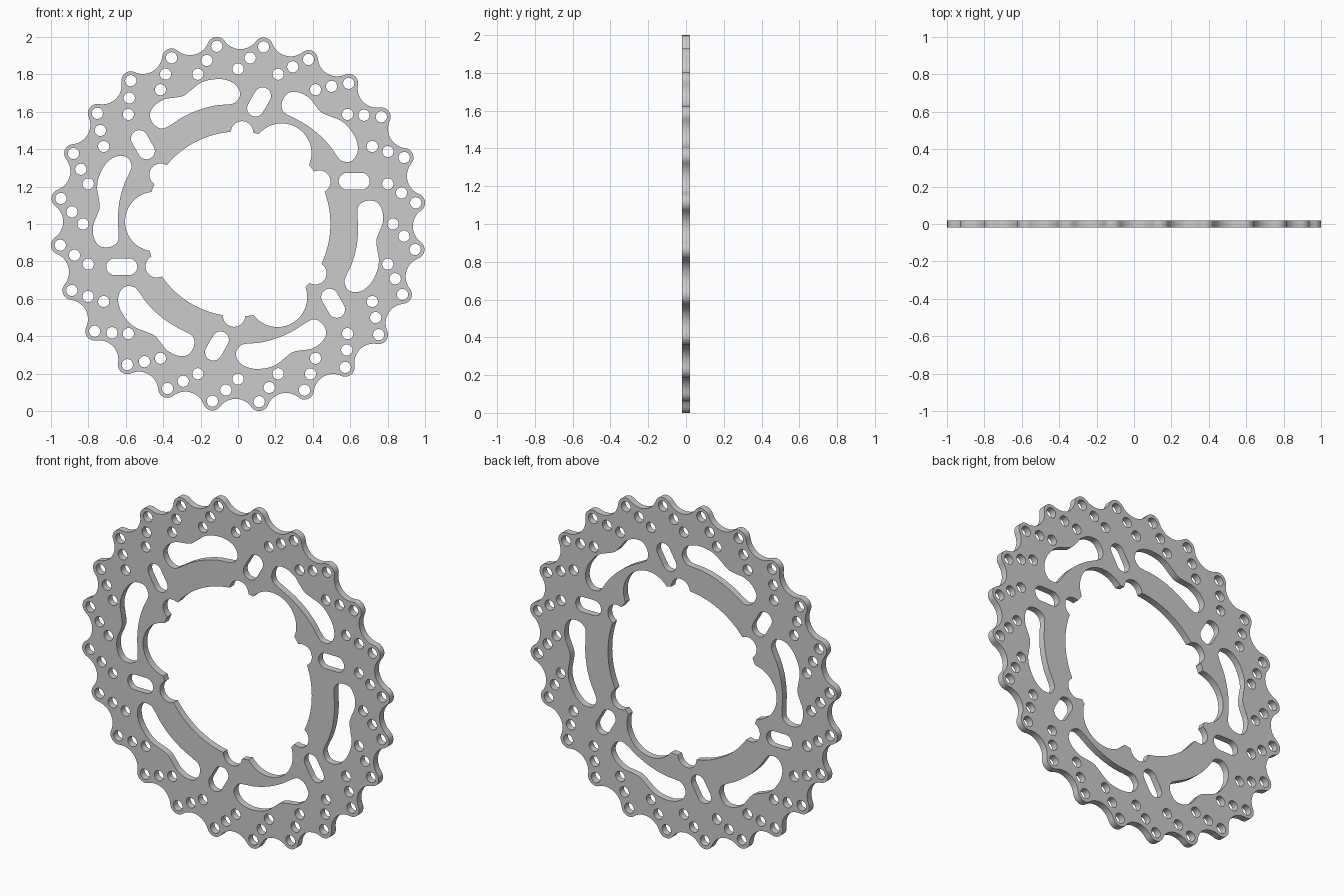
import bpy, bmesh
from math import sin, cos, radians, degrees, atan2, hypot, sqrt

if "Cube" in bpy.data.objects:
    bpy.data.objects.remove(bpy.data.objects["Cube"])

THICK = 0.04


def pol(r, deg):
    return (r * cos(radians(deg)), r * sin(radians(deg)))


def arc(c, r, a0, a1, n):
    out = []
    for i in range(n + 1):
        x, y = pol(r, a0 + (a1 - a0) * i / n)
        out.append((c[0] + x, c[1] + y))
    return out


def smooth_loop(pts, n=5):
    # closed Catmull-Rom through the points
    out = []
    m = len(pts)
    for i in range(m):
        p = [pts[(i + k - 1) % m] for k in range(4)]
        for s in range(n):
            t = s / n
            out.append(tuple(0.5 * (2 * p[1][k] + (p[2][k] - p[0][k]) * t
                       + (2 * p[0][k] - 5 * p[1][k] + 4 * p[2][k] - p[3][k]) * t * t
                       + (3 * p[1][k] - p[0][k] - 3 * p[2][k] + p[3][k]) * t ** 3)
                       for k in range(2)))
    return out


loops = []

# scalloped rim: 24 rounded tips joined by tangent hollows
R, T, V, A0 = 0.957, 0.05, 0.935, 6.8
d, h = R * sin(radians(7.5)), R * cos(radians(7.5))
k = V - h
rs = (d * d + k * k - T * T) / (2 * (T - k))
hx, hy = pol(V + rs, 7.5)
phi = degrees(atan2(hy, hx - R))
rim = []
for i in range(24):
    a = A0 + 15 * i
    rim += arc(pol(R, a), T, a - phi, a + phi, 10)
    s = phi + 180
    rim += arc(pol(V + rs, a + 7.5), rs, a + s, a + 375 - s, 12)[1:-1]
loops.append(rim)

# inner opening: circle joined with six notches and three wide bulges
discs = [(0.49, 27.5 + 60 * i, 0.06) for i in range(6)]
discs += [(0.445, 58.3 + 120 * i, 0.159) for i in range(3)]
opening = []
for i in range(900):
    a = i * 0.4
    r = 0.494
    for c, ca, rad in discs:
        da = radians(a - ca)
        q = rad ** 2 - (c * sin(da)) ** 2
        if q > 0 and cos(da) > 0:
            r = max(r, c * cos(da) + sqrt(q))
    opening.append(pol(r, a))
loops.append(opening)

# rows of three drilled holes
for i in range(24):
    for r, a in ((0.957, 6.8), (0.89, 10.8), (0.829, 15)):
        loops.append(arc(pol(r, a + 15 * i), 0.03, 0, 360, 28)[:-1])

# long curved windows and short straight slots
window = [(-29, .652), (-31, .695), (-28.8, .748), (-24, .778), (-18.5, .785),
          (-14.5, .778), (-11, .76), (-7, .745), (-3.5, .755), (0.5, .774),
          (5, .775), (8.6, .755), (10, .72), (10, .682), (8.3, .65),
          (5, .641), (-3, .643), (-11, .645), (-19, .645), (-26, .642)]
for i in range(6):
    loops.append(smooth_loop([pol(r, a + 60 * i) for r, a in
                              [(w[1], w[0]) for w in window]]))
    cx, cy = pol(0.662, 20.2 + 60 * i)
    ux, uy = pol(0.038, 60 * i)
    b = 60 * i
    loops.append(arc((cx + ux, cy + uy), 0.045, b - 90, b + 90, 14)
                 + arc((cx - ux, cy - uy), 0.045, b + 90, b + 270, 14))

# fill the flat outline and extrude it
cu = bpy.data.curves.new("brake_disc", 'CURVE')
cu.dimensions = '2D'
cu.fill_mode = 'BOTH'
cu.extrude = THICK / 2
for pts in loops:
    sp = cu.splines.new('POLY')
    sp.points.add(len(pts) - 1)
    for p, (x, y) in zip(sp.points, pts):
        p.co = (x, y, 0, 1)
    sp.use_cyclic_u = True
disc = bpy.data.objects.new("brake_disc", cu)
bpy.context.collection.objects.link(disc)
bpy.context.view_layer.objects.active = disc
disc.select_set(True)
bpy.ops.object.convert(target='MESH')
disc = bpy.context.object

# stand upright on the ground, weld caps to walls
bm = bmesh.new()
bm.from_mesh(disc.data)
bmesh.ops.remove_doubles(bm, verts=bm.verts, dist=0.0001)
for v in bm.verts:
    x, y, z = v.co
    v.co = (x, -z, y + 1)
bmesh.ops.recalc_face_normals(bm, faces=bm.faces)
bm.to_mesh(disc.data)
bm.free()
bpy.ops.object.shade_smooth_by_angle(angle=radians(30))
